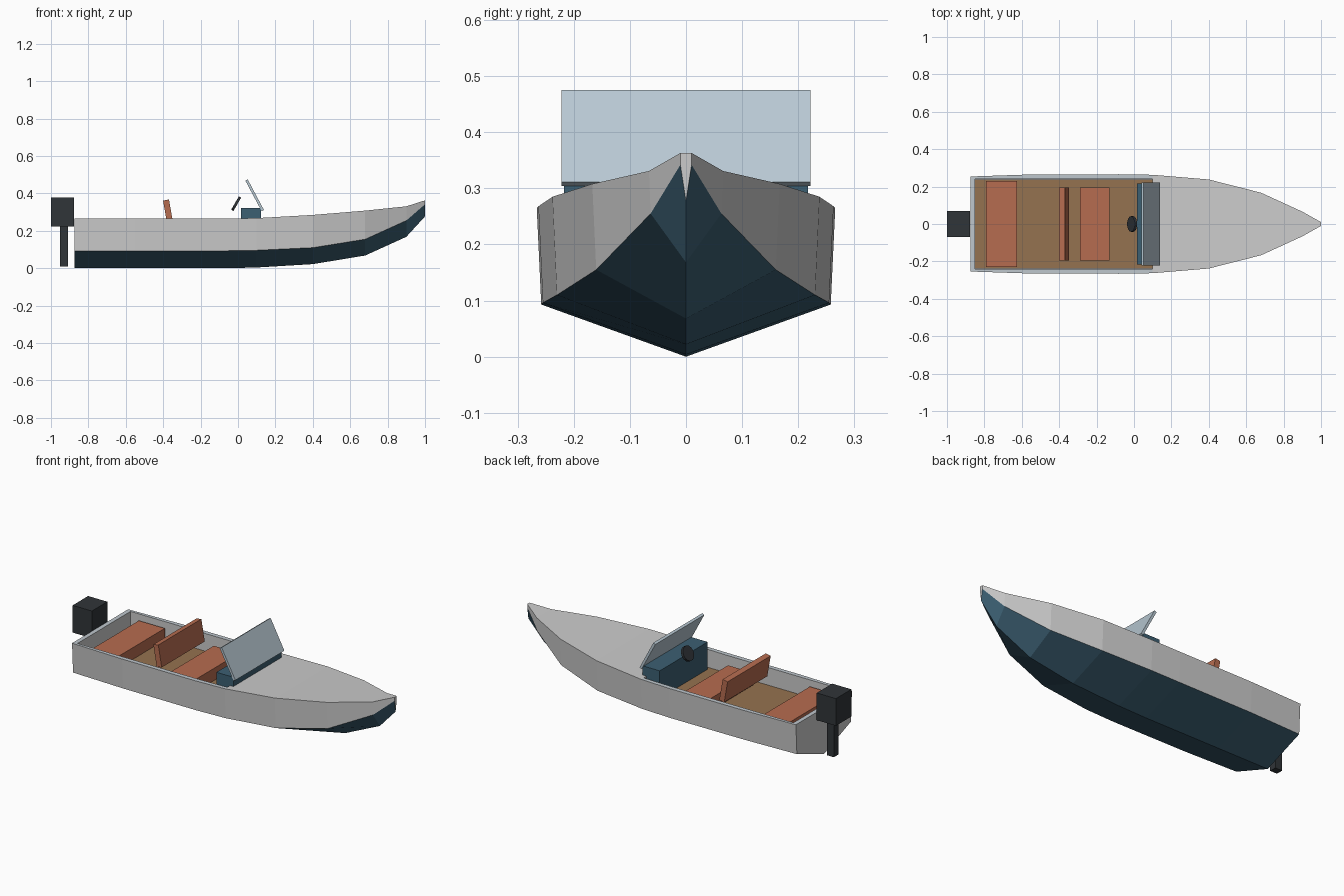
import bpy, bmesh, math

if "Cube" in bpy.data.objects:
    bpy.data.objects.remove(bpy.data.objects["Cube"])


def material(name, rgb):
    m = bpy.data.materials.new(name)
    m.diffuse_color = (*rgb, 1)
    m.use_nodes = True
    m.node_tree.nodes["Principled BSDF"].inputs["Base Color"].default_value = m.diffuse_color
    return m


GREY = material("hull_grey", (0.72, 0.72, 0.70))
NAVY = material("navy", (0.045, 0.115, 0.17))
RIM = material("rim_grey", (0.52, 0.57, 0.61))
GLASS = material("glass", (0.48, 0.58, 0.65))
WOOD = material("wood", (0.30, 0.17, 0.08))
LEATHER = material("leather", (0.47, 0.15, 0.08))
BLACK = material("black", (0.03, 0.035, 0.04))


def box(name, x, y, z, mat):
    """Box from (min, max) ranges."""
    bpy.ops.mesh.primitive_cube_add(size=1, location=[sum(r) / 2 for r in (x, y, z)])
    ob = bpy.context.object
    ob.name = name
    ob.scale = [r[1] - r[0] for r in (x, y, z)]
    bpy.ops.object.transform_apply(location=False, rotation=False, scale=True)
    ob.data.materials.append(mat)
    return ob


def tilted(name, mid, size, angle, mat):
    """Box centred on mid, tilted about the y axis."""
    ob = box(name, *[(c - s / 2, c + s / 2) for c, s in zip(mid, size)], mat)
    ob.rotation_euler.y = angle
    return ob


# Hull stations: x, keel z, chine half width, chine z, sheer half width, sheer z
STATIONS = [
    (-0.875, 0.0, 0.245, 0.093, 0.254, 0.265),
    (-0.55, 0.0, 0.256, 0.093, 0.265, 0.265),
    (-0.08, 0.0, 0.258, 0.093, 0.266, 0.265),
    (0.10, 0.004, 0.255, 0.096, 0.263, 0.268),
    (0.40, 0.022, 0.230, 0.110, 0.238, 0.285),
    (0.68, 0.068, 0.160, 0.155, 0.167, 0.308),
    (0.90, 0.168, 0.063, 0.255, 0.066, 0.331),
    (1.00, 0.277, 0.010, 0.342, 0.010, 0.363),
]

# Hull: sections lofted into a closed solid with navy bottom, grey sides and deck
bm = bmesh.new()
rings = []
for x, kz, cw, cz, sw, sz in STATIONS:
    pts = [(0, kz), (cw, cz), (sw, sz), (-sw, sz), (-cw, cz)]
    rings.append([bm.verts.new((x, y, z)) for y, z in pts])
for k, (a, b) in enumerate(zip(rings, rings[1:])):
    for i in range(5):
        j = (i + 1) % 5
        f = bm.faces.new((a[i], a[j], b[j], b[i]))
        if i in (0, 4):
            f.material_index = 1
        elif i == 2 and k < 3:
            f.material_index = 2
bm.faces.new(rings[0])
bm.faces.new(rings[-1])
bmesh.ops.recalc_face_normals(bm, faces=bm.faces)
mesh = bpy.data.meshes.new("hull")
bm.to_mesh(mesh)
bm.free()
hull = bpy.data.objects.new("hull", mesh)
bpy.context.collection.objects.link(hull)
for m in (GREY, NAVY, RIM):
    mesh.materials.append(m)

# Cockpit opening
cutter = box("cockpit_cutter", (-0.85, 0.10), (-0.24, 0.24), (0.14, 0.5), GREY)
cutter.hide_render = True
cutter.display_type = 'WIRE'
cut = hull.modifiers.new("cockpit", 'BOOLEAN')
cut.operation = 'DIFFERENCE'
cut.solver = 'EXACT'
cut.object = cutter
bpy.context.view_layer.objects.active = hull
bpy.ops.object.modifier_apply(modifier=cut.name)
bpy.data.objects.remove(cutter)

# Cockpit floor and seating
box("floor", (-0.849, 0.099), (-0.238, 0.238), (0.13, 0.165), WOOD)
box("rear_bench", (-0.79, -0.625), (-0.23, 0.23), (0.16, 0.232), LEATHER)
box("front_seat", (-0.29, -0.13), (-0.195, 0.195), (0.16, 0.235), LEATHER)
tilted("seat_back", (-0.374, 0, 0.303), (0.032, 0.39, 0.125), -math.radians(10), LEATHER)

# Dash, windshield and steering wheel
box("dash", (0.015, 0.123), (-0.217, 0.217), (0.16, 0.322), NAVY)
tilted("windshield", (0.089, 0, 0.390), (0.014, 0.444, 0.186), -math.radians(28), GLASS)
bpy.ops.mesh.primitive_cylinder_add(vertices=14, radius=0.042, depth=0.014,
                                    location=(-0.01, 0, 0.345),
                                    rotation=(0, math.radians(-60), 0))
wheel = bpy.context.object
wheel.name = "steering_wheel"
wheel.data.materials.append(BLACK)

# Outboard motor
box("motor_cowl", (-1.0, -0.878), (-0.07, 0.07), (0.222, 0.378), BLACK)
box("motor_leg", (-0.952, -0.908), (-0.02, 0.02), (0.01, 0.223), BLACK)
